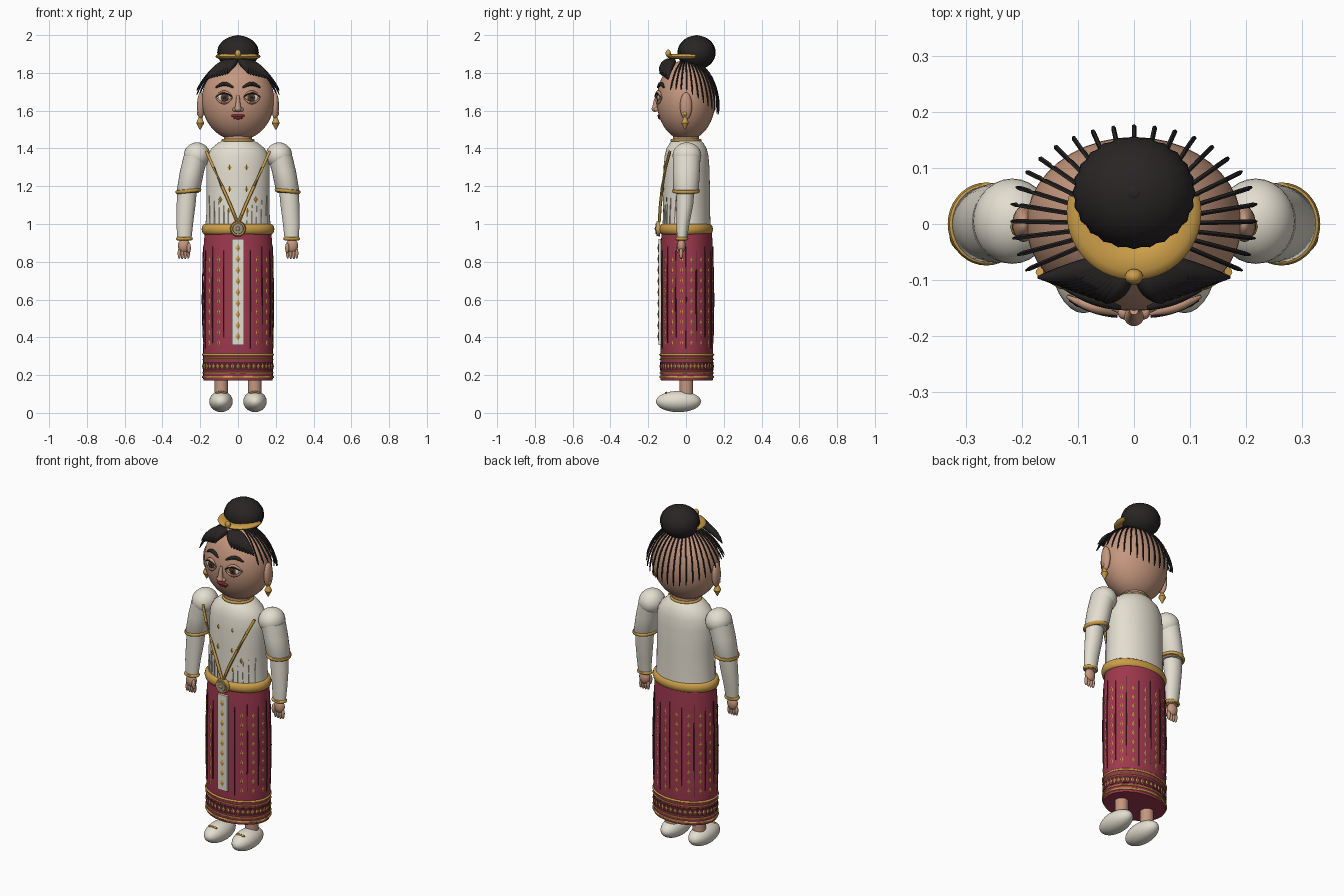
import bpy, bmesh, math
from mathutils import Vector, Matrix
from math import sin, cos, pi, radians, sqrt

if "Cube" in bpy.data.objects:
    bpy.data.objects.remove(bpy.data.objects["Cube"])


def color(name, r, g, b):
    m = bpy.data.materials.new(name)
    m.diffuse_color = (r, g, b, 1)
    m.use_nodes = True
    m.node_tree.nodes["Principled BSDF"].inputs["Base Color"].default_value = m.diffuse_color
    return m


SKIN = color("skin", 0.56, 0.31, 0.21)
CREAM = color("cream_cloth", 0.77, 0.73, 0.63)
RED = color("red_cloth", 0.34, 0.04, 0.075)
PLEAT = color("pleat_dark_red", 0.09, 0.015, 0.022)
GOLD = color("gold", 0.60, 0.34, 0.065)
HAIR = color("black_hair", 0.022, 0.018, 0.018)
LIP = color("lip_red", 0.24, 0.02, 0.03)
IRIS = color("brown_iris", 0.09, 0.045, 0.025)
GEM = color("grey_gem", 0.32, 0.29, 0.24)


def finish(name, bm, mat, smooth=True):
    bmesh.ops.recalc_face_normals(bm, faces=bm.faces)
    me = bpy.data.meshes.new(name)
    bm.to_mesh(me)
    bm.free()
    me.materials.append(mat)
    ob = bpy.data.objects.new(name, me)
    bpy.context.collection.objects.link(ob)
    if smooth:
        bpy.ops.object.select_all(action='DESELECT')
        ob.select_set(True)
        bpy.context.view_layer.objects.active = ob
        bpy.ops.object.shade_smooth_by_angle(angle=radians(45))
    return ob


def ball(bm, c, r, seg=24, ring=16, rot=None):
    m = Matrix.Translation(c) @ (rot or Matrix()) @ Matrix.Diagonal((*r, 1))
    return bmesh.ops.create_uvsphere(bm, u_segments=seg, v_segments=ring, radius=1, matrix=m)['verts']


def skin_rings(bm, rings, closed=False):
    vs = [[bm.verts.new(p) for p in r] for r in rings]
    n = len(vs[0])
    for a, b in zip(vs, vs[1:] + vs[:1] if closed else vs[1:]):
        for i in range(n):
            bm.faces.new((a[i], a[(i + 1) % n], b[(i + 1) % n], b[i]))
    if not closed:
        bm.faces.new(vs[0])
        bm.faces.new(vs[-1])


def loft(bm, rows, n=40):
    """rows: (x, y, z, rx, ry) horizontal ellipses"""
    skin_rings(bm, [[(x + rx * cos(2 * pi * i / n), y + ry * sin(2 * pi * i / n), z)
                     for i in range(n)] for x, y, z, rx, ry in rows])


def tube(bm, pts, rad, n=6, closed=False):
    """round tube along points; rad is a number or one radius per point"""
    pts = [Vector(p) for p in pts]
    k, rings = len(pts), []
    for i, p in enumerate(pts):
        if closed:
            t = pts[(i + 1) % k] - pts[i - 1]
        else:
            t = pts[min(i + 1, k - 1)] - pts[max(i - 1, 0)]
        t.normalize()
        ref = Vector((0, 0, 1)) if abs(t.z) < 0.9 else Vector((0, 1, 0))
        u = t.cross(ref).normalized()
        v = t.cross(u)
        r = rad[i] if isinstance(rad, (list, tuple)) else rad
        rings.append([p + r * (cos(2 * pi * j / n) * u + sin(2 * pi * j / n) * v) for j in range(n)])
    skin_rings(bm, rings, closed)


def ring(bm, c, rx, ry, rad, n=48, tilt=0):
    tube(bm, [(c[0] + rx * cos(2 * pi * i / n), c[1] + ry * sin(2 * pi * i / n),
               c[2] + tilt * cos(2 * pi * i / n)) for i in range(n)], rad, 8, True)


def diamond(bm, c, w, h, ang=-pi / 2, d=0.004):
    ball(bm, c, (d, w, h), 4, 2, Matrix.Rotation(ang, 4, 'Z'))


def part(name, mat, fn, smooth=True):
    bm = bmesh.new()
    fn(bm)
    return finish(name, bm, mat, smooth)


def both(fn):
    return lambda bm: [fn(bm, s) for s in (-1, 1)]


HC, HR = Vector((0, 0, 1.655)), (0.192, 0.155, 0.213)


def face(x, z, out=0.0):
    q = 1 - (x / HR[0]) ** 2 - ((z - HC.z) / HR[2]) ** 2
    return (x, -HR[1] * sqrt(max(q, 0)) - out, z)


# head, ears, nose, neck
part("head", SKIN, lambda bm: ball(bm, HC, HR, 40, 28))
part("ears", SKIN, both(lambda bm, s: ball(bm, (s * 0.197, 0, 1.625), (0.02, 0.032, 0.072))))
part("neck", SKIN, lambda bm: loft(bm, [(0, 0, 1.4, 0.075, 0.07), (0, 0, 1.47, 0.075, 0.07)]))


def nose(bm):
    tube(bm, [face(0, 1.68), face(0, 1.65, 0.006), face(0, 1.615, 0.012)], [0.008, 0.011, 0.016], 10)
    ball(bm, (0, -0.164, 1.61), (0.018, 0.018, 0.016))
    for s in (-1, 1):
        ball(bm, (s * 0.018, -0.158, 1.606), (0.011, 0.012, 0.011))


part("nose", SKIN, nose)

# eyes, lids, brows, lips
part("eyeballs", CREAM, both(lambda bm, s: ball(bm, face(s * 0.072, 1.67), (0.035, 0.008, 0.022))))
part("irises", IRIS, both(lambda bm, s: ball(bm, face(s * 0.07, 1.67, 0.005), (0.02, 0.006, 0.021))))
part("pupils", HAIR, both(lambda bm, s: ball(bm, face(s * 0.07, 1.67, 0.009), (0.009, 0.004, 0.01))))


def arc(bm, s, z, lift, x0, x1, rad, out):
    k = 9
    tube(bm, [face(s * (x0 + (x1 - x0) * i / (k - 1)), z + lift * sin(pi * i / (k - 1)), out) for i in range(k)],
         [rad * (0.35 + 0.65 * sin(pi * i / (k - 1))) for i in range(k)], 8)


part("upper_lids", SKIN, both(lambda bm, s: arc(bm, s, 1.672, 0.027, 0.03, 0.118, 0.009, 0.008)))
part("lower_lids", SKIN, both(lambda bm, s: arc(bm, s, 1.668, -0.027, 0.03, 0.118, 0.008, 0.006)))
part("lash_lines", HAIR, both(lambda bm, s: arc(bm, s, 1.675, 0.018, 0.03, 0.115, 0.005, 0.013)))
part("eyebrows", HAIR, both(lambda bm, s: arc(bm, s, 1.722, 0.02, 0.025, 0.118, 0.011, 0.004)))


def lips(bm):
    for s in (-1, 1):
        ball(bm, face(s * 0.013, 1.573, 0.001), (0.022, 0.007, 0.008))
    ball(bm, face(0, 1.562, 0.001), (0.025, 0.008, 0.008))


part("lips", LIP, lips)


# ribbed hair bun with a centre knot
def bun(bm):
    vs = ball(bm, (0, 0, 0), (1, 1, 1), 48, 20)
    for v in vs:
        i = round(math.atan2(v.co.y, v.co.x) / (2 * pi / 48))
        f = 0.965 if i % 2 and abs(v.co.z) < 0.99 else 1
        v.co = (0.11 * f * v.co.x, 0.056 + 0.101 * f * v.co.y, 1.908 + 0.09 * v.co.z)
    ball(bm, (0, 0.056, 1.993), (0.014, 0.014, 0.007))


part("hair_bun", HAIR, bun)


# swept fringe, locks falling from a centre parting
def fringe(bm, s):
    for i in range(9):
        f = i / 8
        a = Vector((s * (0.012 + 0.03 * f), -0.085 + 0.02 * f, 1.862))
        m = Vector((s * (0.035 + 0.075 * f), -0.125 + 0.03 * f, 1.853 - 0.012 * f))
        e = Vector((s * (0.055 + 0.115 * f), -0.137 + 0.042 * f, 1.795 - 0.03 * f))
        pts = [a * (1 - t) ** 2 + m * 2 * t * (1 - t) + e * t * t for t in (j / 7 for j in range(8))]
        tube(bm, pts, [0.014, 0.018, 0.02, 0.02, 0.018, 0.015, 0.010, 0.003], 8)


part("fringe", HAIR, both(fringe))


# fine strands hanging around sides and back of the head
def strands(bm):
    for i in range(25):
        a = radians(-28 + 236 * i / 24)
        back = max(0, sin(a))
        lo, pts = 14 - 34 * back, []
        for j in range(13):
            t = j / 12
            e = radians(72 + (lo - 72) * t)
            k = 1.02 + 0.15 * t * t
            pts.append((HR[0] * k * cos(e) * cos(a), HR[1] * k * cos(e) * sin(a), HC.z + HR[2] * sin(e) * min(k, 1.05)))
        tube(bm, pts, [0.0045] * 12 + [0.002], 5)


part("hair_strands", HAIR, strands)


# crescent tiara with jewel, earrings, necklace
def tiara(bm):
    rings = []
    for i in range(33):
        a = radians(165 + 210 * i / 32)
        rings.append([((0.09 + 0.03 * cos(b)) * cos(a), 0.02 + (0.09 + 0.03 * cos(b)) * sin(a), 1.887 + 0.013 * sin(b))
                      for b in (2 * pi * j / 12 for j in range(12))])
    skin_rings(bm, rings)
    ball(bm, (0, -0.094, 1.903), (0.016, 0.014, 0.02))


part("tiara", GOLD, tiara)


def earring(bm, s):
    ball(bm, (s * 0.205, -0.005, 1.585), (0.013, 0.013, 0.014), 12, 8)
    loft(bm, [(s * 0.2, -0.005, z, r, r) for z, r in ((1.575, 0.006), (1.56, 0.01), (1.535, 0.021), (1.5, 0.003))], 10)


part("earrings", GOLD, both(earring))
part("necklace", GOLD, lambda bm: ring(bm, (0, 0, 1.443), 0.08, 0.075, 0.008))

# blouse body
part("blouse", CREAM, lambda bm: loft(bm, [
    (0, 0.003, z, rx, ry) for z, rx, ry in
    ((0.96, 0.175, 0.128), (1.05, 0.168, 0.125), (1.18, 0.166, 0.124), (1.3, 0.168, 0.121), (1.36, 0.162, 0.116),
     (1.4, 0.142, 0.106), (1.43, 0.105, 0.088), (1.447, 0.07, 0.07))], 48))


def chest(x, z, out=0.003):
    ry = 0.125 if z < 1.25 else 0.121
    return (x, 0.003 - ry * sqrt(max(0, 1 - (x / 0.169) ** 2)) - out, z)


part("blouse_gathers", CREAM, both(lambda bm, s: [
    tube(bm, [chest(s * x, 1.0), chest(s * x, 1.06), chest(s * x * 1.02, h, 0.001)], [0.004, 0.003, 0.001], 5)
    for x, h in ((0.05, 1.08), (0.075, 1.1), (0.1, 1.12), (0.125, 1.14), (0.15, 1.15))]))


def strap(bm, s):
    pts = [(0.168, -0.085, 1.385), (0.13, -0.108, 1.3), (0.085, -0.125, 1.2), (0.04, -0.136, 1.1), (0.004, -0.142, 1.01)]
    tube(bm, [(s * x, y, z) for x, y, z in pts], 0.008, 8)


part("crossed_straps", GOLD, both(strap))
part("blouse_studs", GOLD, both(lambda bm, s: [
    diamond(bm, chest(s * x, z), 0.011, 0.017) for x, z in ((0.045, 1.3), (0.045, 1.185), (0.095, 1.13), (0.05, 1.07))]), False)


# sleeves, cuffs and hands
def sleeve(bm, s):
    ball(bm, (s * 0.217, 0.005, 1.362), (0.07, 0.076, 0.07), 28, 18)
    loft(bm, [(s * x, y, z, rx, ry) for x, y, z, rx, ry in
              ((0.222, 0.004, 1.36, 0.066, 0.073), (0.243, 0.002, 1.28, 0.064, 0.071),
               (0.262, 0, 1.18, 0.062, 0.068), (0.265, 0, 1.165, 0.056, 0.06))], 28)
    loft(bm, [(s * x, y, z, rx, ry) for x, y, z, rx, ry in
              ((0.268, -0.002, 1.2, 0.052, 0.048), (0.275, -0.006, 1.1, 0.05, 0.044),
               (0.282, -0.016, 1.0, 0.044, 0.034), (0.284, -0.022, 0.915, 0.037, 0.026))], 28)


part("sleeves", CREAM, both(sleeve))


def cuffs(bm, s):
    ring(bm, (s * 0.263, 0, 1.175), 0.058, 0.063, 0.011, 36, -0.006 * s)
    ring(bm, (s * 0.284, -0.022, 0.922), 0.036, 0.026, 0.009, 28)


part("sleeve_cuffs", GOLD, both(cuffs))


def hand(bm, s):
    ball(bm, (s * 0.286, -0.024, 0.885), (0.032, 0.022, 0.038), 16, 12)
    for i in range(4):
        ball(bm, (s * (0.263 + 0.016 * i), -0.026, 0.845), (0.009, 0.011, 0.033 - 0.003 * abs(i - 1.5)), 10, 8)
    ball(bm, (s * 0.26, -0.04, 0.873), (0.011, 0.012, 0.028), 10, 8)


part("hands", SKIN, both(hand))


# belt and buckle
part("belt", GOLD, lambda bm: loft(bm, [(0, 0, z, rx, rx - 0.05) for z, rx in (
    (0.945, 0.178), (0.952, 0.188), (0.972, 0.193), (0.992, 0.188), (0.999, 0.178))], 48))
FRONT = Matrix.Rotation(pi / 2, 4, 'X')


def disc(bm, y, z, r, d):
    bmesh.ops.create_cone(bm, cap_ends=True, segments=28, radius1=r, radius2=r * 0.88, depth=d,
                          matrix=Matrix.Translation((0, y, z)) @ FRONT)


part("buckle", GOLD, lambda bm: disc(bm, -0.147, 0.975, 0.042, 0.02))
part("buckle_plate", GEM, lambda bm: disc(bm, -0.157, 0.975, 0.031, 0.008))
part("buckle_gem", GOLD, lambda bm: ball(bm, (0, -0.16, 0.975), (0.011, 0.006, 0.011), 12, 8))

# long skirt
SX, SY, SC = 0.184, 0.139, 0.004
part("skirt", RED, lambda bm: loft(bm, [(0, SC, z, SX * k, SY * k) for z, k in (
    (0.172, 0.985), (0.18, 1), (0.4, 1), (0.7, 1), (0.88, 0.99), (0.965, 0.955))], 64))


def on_skirt(a, z, k=1.01):
    return (SX * k * cos(a), SC + SY * k * sin(a), z)


COLS = [radians(-90 + 360 * (i + 0.5) / 16) for i in range(16)]
part("skirt_pleats", PLEAT, lambda bm: [
    tube(bm, [on_skirt(a + 0.17, 0.34 + 0.03 * (i % 3)), on_skirt(a + 0.17, 0.6, 1.025),
              on_skirt(a + 0.17, 0.86 + 0.02 * (i % 2), 1.0)], [0.002, 0.004, 0.002], 5)
    for i, a in enumerate(COLS) if i != 15])
part("skirt_motifs", GOLD, lambda bm: [
    diamond(bm, on_skirt(a, 0.37 + 0.055 * j, 1.005), 0.0085, 0.019, math.atan2(sin(a) / SY, cos(a) / SX))
    for a in COLS[1:-1] for j in range(9)], False)

# embroidered hem
part("hem_bands", GOLD, lambda bm: [ring(bm, (0, SC, z), SX + 0.001, SY + 0.001, r, 64)
                                    for z, r in ((0.308, 0.006), (0.283, 0.004), (0.212, 0.004), (0.19, 0.006))])
part("hem_backing", PLEAT, lambda bm: loft(bm, [(0, SC, z, SX + 0.0015, SY + 0.0015) for z in (0.225, 0.27)], 64))
part("hem_motifs", GOLD, lambda bm: [
    diamond(bm, on_skirt(b, 0.247, 1.012), 0.009, 0.016, math.atan2(sin(b) / SY, cos(b) / SX))
    for b in (2 * pi * i / 40 for i in range(40))], False)

# front panel with a column of motifs
part("front_panel", CREAM, lambda bm: bmesh.ops.create_cube(
    bm, size=1, matrix=Matrix.Translation((0, -0.139, 0.64)) @ Matrix.Diagonal((0.064, 0.014, 0.56, 1))), False)
part("panel_motifs", GOLD, lambda bm: [diamond(bm, (0, -0.147, 0.405 + 0.0585 * j), 0.013, 0.021) for j in range(9)], False)

# legs, shoes and small bows
part("legs", SKIN, both(lambda bm, s: loft(bm, [(s * 0.088, 0.002, z, 0.036, 0.036) for z in (0.07, 0.2)], 24)))
part("shoes", CREAM, both(lambda bm, s: ball(bm, (s * 0.09, -0.04, 0.06), (0.062, 0.119, 0.056), 32, 20)))
part("shoe_bows", GOLD, both(lambda bm, s: [
    ball(bm, (s * 0.09 + dx, -0.105, 0.106), (r, 0.006, 0.006), 10, 8) for dx, r in ((-0.016, 0.014), (0.016, 0.014), (0, 0.007))]))
